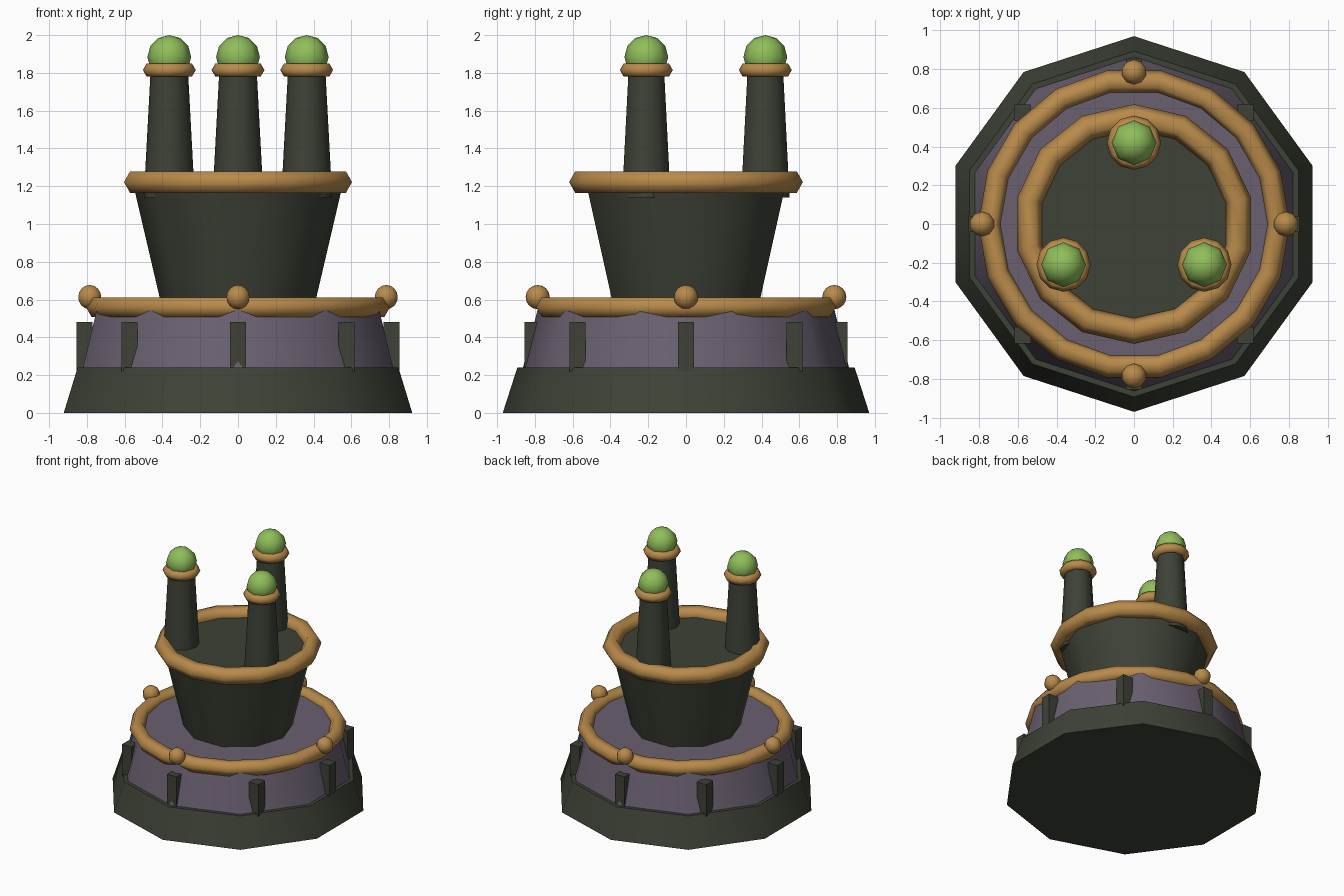
import bpy, bmesh, math
from math import sin, cos, pi, radians

if "Cube" in bpy.data.objects:
    bpy.data.objects.remove(bpy.data.objects["Cube"], do_unlink=True)


def material(name, r, g, b):
    m = bpy.data.materials.new(name)
    m.use_nodes = True
    m.diffuse_color = (r, g, b, 1)
    m.node_tree.nodes["Principled BSDF"].inputs["Base Color"].default_value = (r, g, b, 1)
    return m


DARK = material("dark_green_metal", 0.047, 0.054, 0.037)
PURPLE = material("dusky_purple", 0.144, 0.117, 0.162)
GOLD = material("warm_bronze", 0.479, 0.254, 0.069)
GREEN = material("glowing_green", 0.275, 0.515, 0.102)


def finish(name, mat, angle):
    ob = bpy.context.object
    ob.name = name
    ob.data.materials.clear()
    ob.data.materials.append(mat)
    if angle:
        bpy.ops.object.shade_smooth_by_angle(angle=radians(angle))
    return ob


def frustum(name, mat, r0, r1, z0, z1, x=0, y=0, start=pi / 2, sides=10):
    """Tapered prism whose first corner lies at the start angle."""
    bm = bmesh.new()
    rows = []
    for r, z in ((r0, z0), (r1, z1)):
        angles = [start + 2 * pi * i / sides for i in range(sides)]
        rows.append([bm.verts.new((x + r * cos(a), y + r * sin(a), z)) for a in angles])
    low, high = rows
    bm.faces.new(low[::-1])
    bm.faces.new(high)
    for i in range(sides):
        j = (i + 1) % sides
        bm.faces.new((low[i], low[j], high[j], high[i]))
    mesh = bpy.data.meshes.new(name)
    bm.to_mesh(mesh)
    bm.free()
    ob = bpy.data.objects.new(name, mesh)
    bpy.context.collection.objects.link(ob)
    bpy.ops.object.select_all(action='DESELECT')
    ob.select_set(True)
    bpy.context.view_layer.objects.active = ob
    return finish(name, mat, 40)


def ring(name, major, minor, loc, segments, turn=0):
    bpy.ops.mesh.primitive_torus_add(location=loc, rotation=(0, 0, turn), major_radius=major,
                                     minor_radius=minor, major_segments=segments, minor_segments=6)
    return finish(name, GOLD, 65)


def ball(name, mat, radius, loc, segments, rings):
    bpy.ops.mesh.primitive_uv_sphere_add(radius=radius, location=loc,
                                         segments=segments, ring_count=rings)
    return finish(name, mat, 65)


# Stepped base and upper tub
frustum("base", DARK, 0.97, 0.893, 0, 0.24)
frustum("drum", PURPLE, 0.864, 0.78, 0.235, 0.57)
frustum("tub", DARK, 0.403, 0.557, 0.56, 1.22, start=0)

# Trim rings
ring("drum_ring", 0.745, 0.06, (0, 0, 0.56), 18)
ring("tub_ring", 0.553, 0.066, (0, 0, 1.222), 14, pi / 2)

# Square posts around the drum
for i in range(8):
    a = i * pi / 4
    bpy.ops.mesh.primitive_cube_add(size=1, location=(0.812 * cos(a), 0.812 * sin(a), 0.35))
    bpy.context.object.scale = (0.085, 0.085, 0.26)
    finish(f"post_{i + 1}", DARK, 0)

# Bronze balls on the drum ring
for i in range(4):
    a = i * pi / 2
    ball(f"ring_ball_{i + 1}", GOLD, 0.064, (0.785 * cos(a), 0.785 * sin(a), 0.613), 10, 8)

# Three chimneys, each with a collar and a green dome
for i in range(3):
    a = pi / 2 + i * 2 * pi / 3
    x, y = 0.42 * cos(a), 0.42 * sin(a)
    frustum(f"chimney_{i + 1}", DARK, 0.135, 0.098, 1.14, 1.83, x, y, start=0)
    ring(f"chimney_collar_{i + 1}", 0.1, 0.04, (x, y, 1.815), 12)
    ball(f"chimney_dome_{i + 1}", GREEN, 0.116, (x, y, 1.884), 8, 6)
